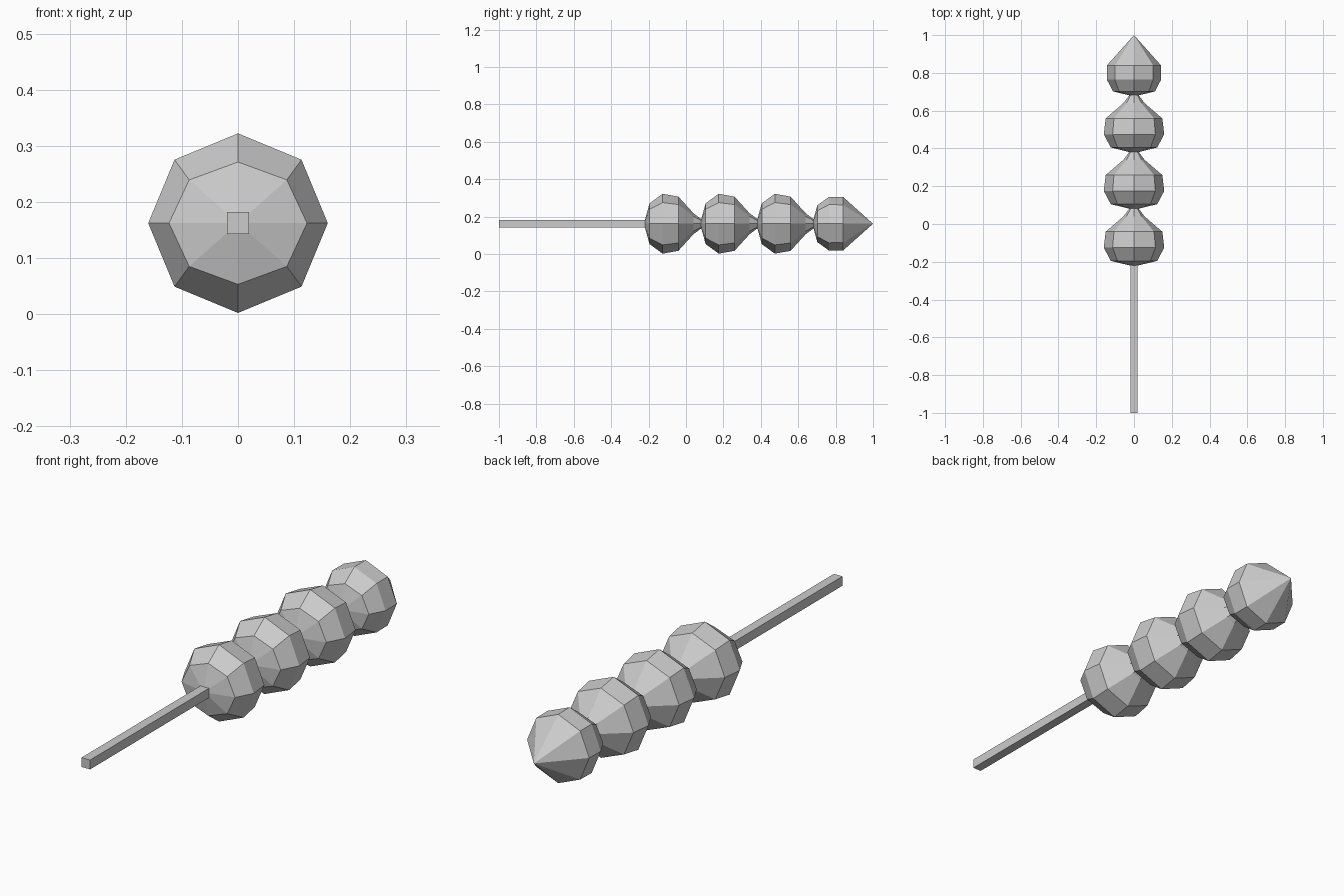
import bpy, bmesh, math

AXIS_Z = 0.162

cube = bpy.data.objects.get("Cube")
if cube:
    bpy.data.objects.remove(cube, do_unlink=True)

# One plain grey for everything
grey = bpy.data.materials.new("plain_grey")
grey.use_nodes = True
colour = (0.6, 0.6, 0.6, 1)
grey.diffuse_color = colour
grey.node_tree.nodes["Principled BSDF"].inputs["Base Color"].default_value = colour


def lathe(name, rings, sides, turn=0.0):
    """Faceted body along y; rings are (y, x radius, z radius), zero radius is a point."""
    bm = bmesh.new()
    loops = []
    for y, rx, rz in rings:
        if rx == 0:
            loops.append([bm.verts.new((0, y, AXIS_Z))])
            continue
        angles = [turn + 2 * math.pi * i / sides for i in range(sides)]
        loops.append([bm.verts.new((rx * math.cos(a), y, AXIS_Z + rz * math.sin(a)))
                      for a in angles])
    for a, b in zip(loops, loops[1:]):
        for i in range(sides):
            j = (i + 1) % sides
            corners = [a[i % len(a)], a[j % len(a)], b[j % len(b)], b[i % len(b)]]
            bm.faces.new(list(dict.fromkeys(corners)))
    if len(loops[0]) > 1:
        bm.faces.new(loops[0])
    bmesh.ops.recalc_face_normals(bm, faces=bm.faces)
    mesh = bpy.data.meshes.new(name)
    bm.to_mesh(mesh)
    bm.free()
    mesh.materials.append(grey)
    obj = bpy.data.objects.new(name, mesh)
    bpy.context.collection.objects.link(obj)
    return obj


# Square stick running through the beads, sharpened at the far end
r = 0.0195 * math.sqrt(2)
lathe("stick", [(-1, r, r), (0.9, r, r), (1, 0, 0)], 4, math.pi / 4)

# Bead outline measured from its near pole
body = [(0, 0, 0), (0.03, 0.123, 0.109), (0.1, 0.16, 0.16), (0.184, 0.15, 0.145)]
neck = [(0.265, 0.056, 0.056), (0.34, 0, 0)]

# Three equal beads with pinched necks
for n in range(3):
    start = -0.225 + 0.3 * n
    lathe(f"bead_{n + 1}", [(start + y, rx, rz) for y, rx, rz in body + neck], 8)

# Smaller end bead with a straight pointed tip
s = 0.9
end = [(0.675 + s * y, s * rx, s * rz) for y, rx, rz in body[:3]]
end += [(0.84, 0.143, 0.143), (1, 0, 0)]
lathe("end_bead", end, 8)
